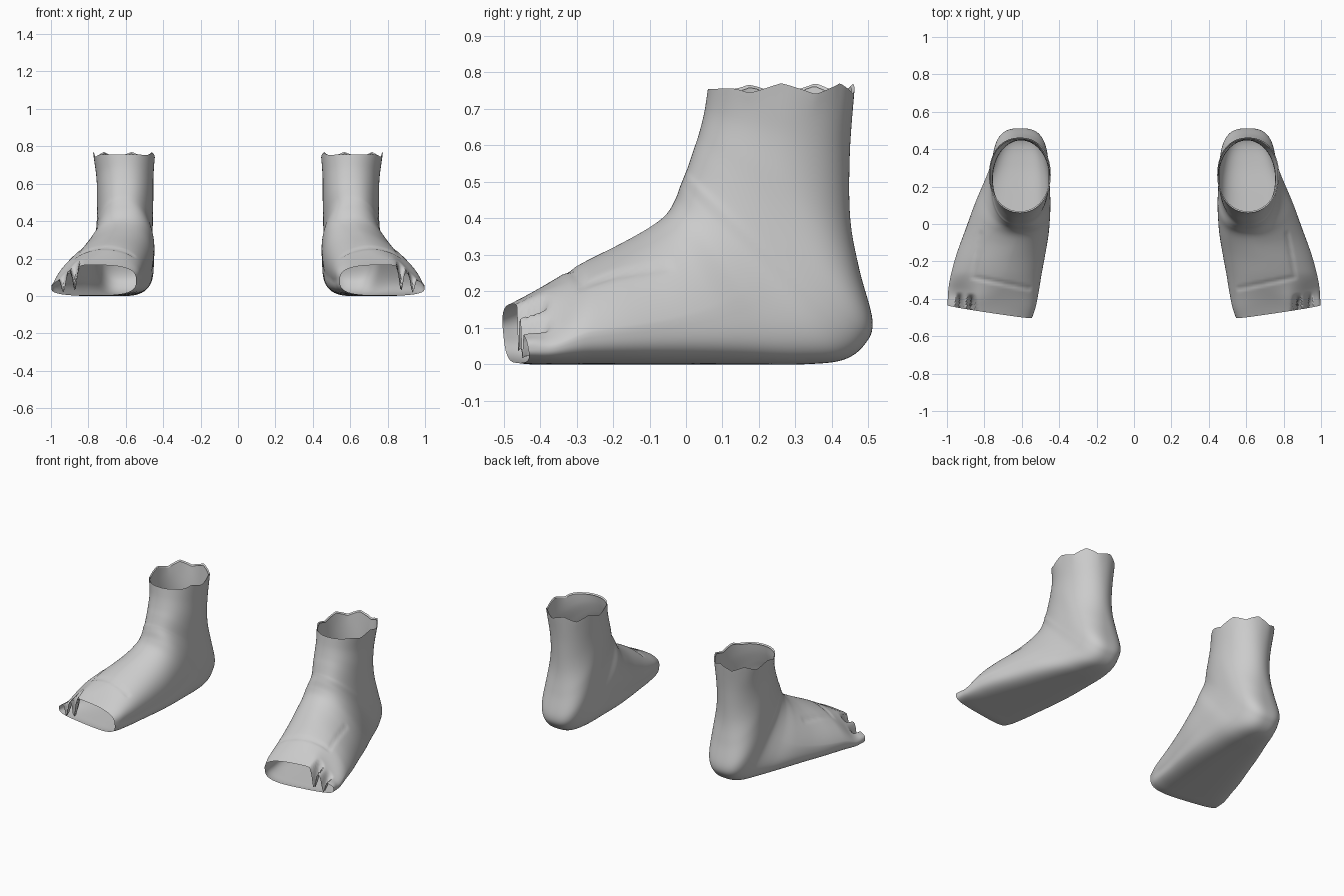
import bpy
import bmesh
import math
from mathutils import Vector

cube = bpy.data.objects.get("Cube")
if cube:
    bpy.data.objects.remove(cube)

skin = bpy.data.materials.new("pale grey")
skin.use_nodes = True
GREY = (0.6, 0.6, 0.6, 1)
skin.diffuse_color = GREY
skin.node_tree.nodes["Principled BSDF"].inputs["Base Color"].default_value = GREY

# Sections fanning from the toes, round the heel and up the ankle:
# instep y, instep z, sole y, sole z, inner x, outer x
SECTIONS = [
    (-.508, .165, -.492, .004, .545, .998),
    (-.45, .193, -.45, 0, .53, .995),
    (-.38, .228, -.38, 0, .52, .992),
    (-.28, .28, -.28, 0, .505, .98),
    (-.18, .33, -.16, 0, .485, .95),
    (-.1, .375, 0, 0, .465, .9),
    (-.055, .41, .17, 0, .455, .85),
    (-.03, .45, .32, 0, .45, .8),
    (-.015, .49, .43, .012, .455, .77),
    (-.003, .52, .49, .055, .457, .762),
    (.005, .54, .511, .12, .457, .758),
    (.02, .585, .475, .26, .455, .754),
    (.035, .63, .45, .4, .453, .754),
    (.05, .69, .449, .58, .452, .757),
    (.06, .755, .462, .755, .445, .775),
]
STEPS = 8
AROUND = 120
CLEFTS = (.872, .934)


def smooth(low, high, value):
    t = min(1, max(0, (value - low) / (high - low)))
    return t * t * (3 - 2 * t)


def spline(index, t):
    """Catmull-Rom blend of the section table."""
    last = len(SECTIONS) - 1
    a, b, c, d = [SECTIONS[max(0, min(last, index + k))] for k in (-1, 0, 1, 2)]
    return [q + t / 2 * (r - p + t * (2 * p - 5 * q + 4 * r - s + t * (3 * (q - r) + s - p)))
            for p, q, r, s in zip(a, b, c, d)]


def power(value, exponent):
    return math.copysign(abs(value) ** exponent, value)


def segment_distance(point, start, end):
    along = end - start
    t = max(0, min(1, (point - start).dot(along) / along.length_squared))
    return (point - start - along * t).length


# Fold lines across the instep and along its outer side
FOLDS = [(Vector((.56, -.345)), Vector((.86, -.285))),
         (Vector((.86, -.285)), Vector((.82, -.05)))]


def section_ring(place):
    index = min(int(place), len(SECTIONS) - 2)
    top_y, top_z, low_y, low_z, inner, outer = spline(index, place - index)
    ankle = smooth(4, 9, place)
    toe = 1 - smooth(0, 3, place)
    bend = smooth(4, 8, place) * (1 - smooth(10, 14, place))
    widest = .3 + .2 * max(ankle, toe)
    lean = -.06 * (1 - ankle) * (1 - toe)
    # squareness of the sole or heel, and of the inner and outer instep
    sole_shape = 3.2 - .3 * ankle - .9 * smooth(10, 12.5, place) + .2 * smooth(12.5, 14, place)
    inner_shape = 2.1 + .7 * toe + .4 * bend
    outer_shape = 1.75 + toe + .35 * ankle + .4 * bend
    ring = []
    for k in range(AROUND):
        angle = math.tau * k / AROUND
        c, s = math.cos(angle), math.sin(angle)
        shape = sole_shape if s < 0 else outer_shape if c > 0 else inner_shape
        rise = power(s, 2 / shape)
        height = widest + rise * ((1 - widest) if s >= 0 else widest)
        x = (inner + outer) / 2 + (outer - inner) / 2 * power(c, 2 / shape)
        x += lean * max(0, rise)
        y = low_y + (top_y - low_y) * height
        z = low_z + (top_z - low_z) * height
        # toes get lower outwards, with clefts pinching the last two apart
        z *= 1 - .45 * smooth(.82, .98, x) * smooth(.25, .46, -y)
        if s > 0:
            gap = min(abs(x - cleft) for cleft in CLEFTS)
            z *= 1 - .82 * (1 - smooth(0, .024, gap)) * smooth(.4, .5, -y)
        # toe opening slants back towards the small toes
        y += .15 * (x - .55) * smooth(.25, .5, -y)
        # pressed fold lines
        if s > 0 and place < 7:
            gap = min(segment_distance(Vector((x, y)), *fold) for fold in FOLDS)
            z -= .007 * max(0, 1 - gap / .016)
        # torn ankle edge, jagged at the sides and back
        wave = 2 * abs((angle * 7 / math.tau) % 1 - .5) - .5
        z += .03 * wave * smooth(13.3, 14, place) * smooth(-.9, -.2, -s)
        ring.append(Vector((x, y, z)))
    return ring


def make_shell(name, rings, side):
    """Skin a row of rings; side mirrors the part."""
    bm = bmesh.new()
    rows = [[bm.verts.new((p.x * side, p.y, p.z)) for p in ring] for ring in rings]
    for low, high in zip(rows, rows[1:]):
        for k in range(len(low)):
            n = (k + 1) % len(low)
            quad = [low[k], low[n], high[n], high[k]]
            bm.faces.new(quad if side < 0 else quad[::-1])
    mesh = bpy.data.meshes.new(name)
    bm.to_mesh(mesh)
    bm.free()
    mesh.materials.append(skin)
    obj = bpy.data.objects.new(name, mesh)
    bpy.context.collection.objects.link(obj)
    bpy.ops.object.select_all(action='DESELECT')
    obj.select_set(True)
    bpy.context.view_layer.objects.active = obj
    bpy.ops.object.shade_smooth_by_angle(angle=math.radians(50))


count = (len(SECTIONS) - 1) * STEPS
foot = [section_ring(i / STEPS) for i in range(count + 1)]
# thin lip turned inside the ankle opening
centre = sum(foot[-1], Vector()) / AROUND
foot.append([p.lerp(Vector((centre.x, centre.y, p.z)), .04) - Vector((0, 0, .008))
             for p in foot[-1]])

for label, side in (("left", 1), ("right", -1)):
    make_shell(label + "_foot", foot, side)
